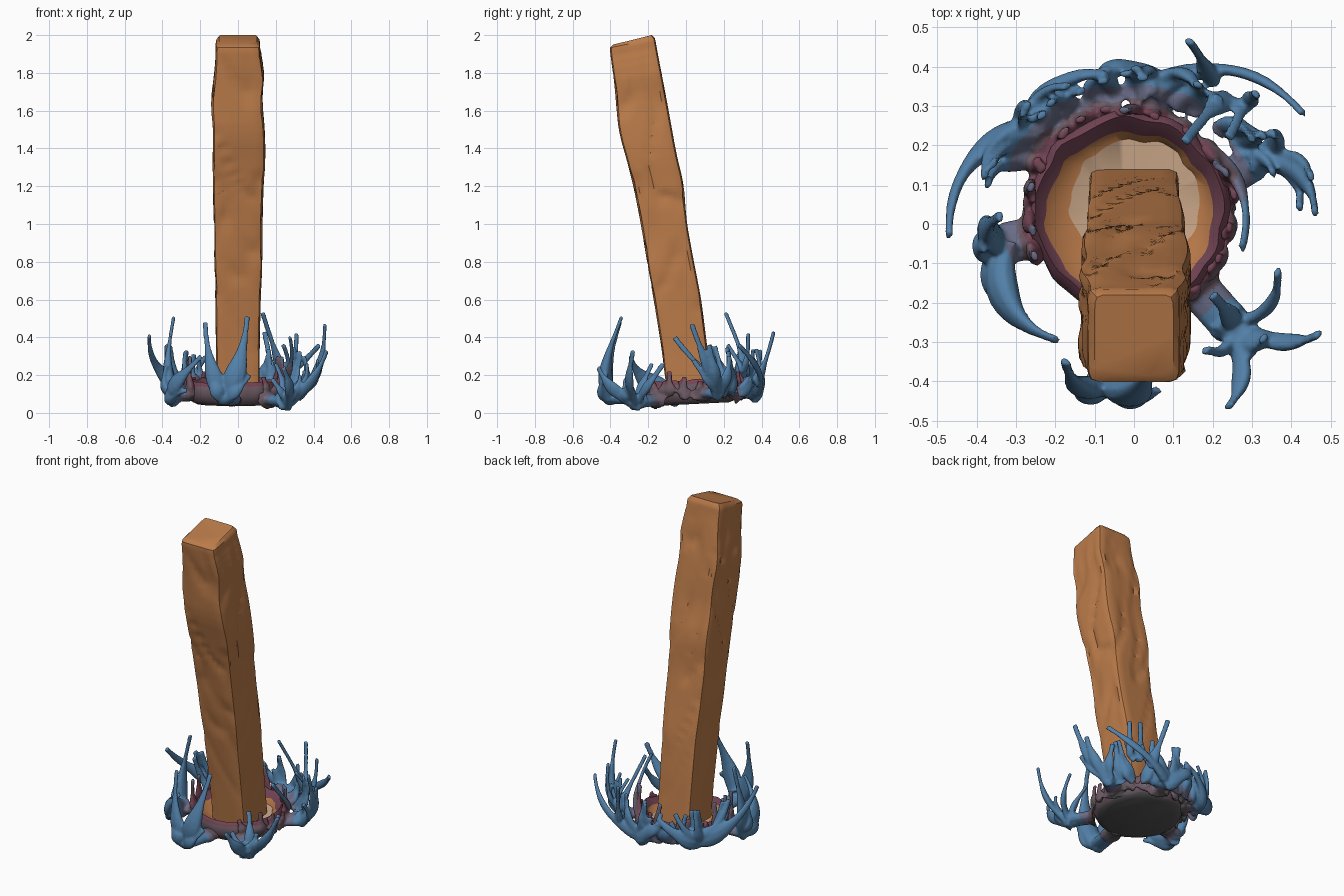
import bpy, bmesh, math, random
from mathutils import Vector, noise

if "Cube" in bpy.data.objects:
    bpy.data.objects.remove(bpy.data.objects["Cube"])

random.seed(4)


def mat(name, rgb):
    m = bpy.data.materials.new(name)
    m.diffuse_color = (*rgb, 1)
    m.use_nodes = True
    m.node_tree.nodes["Principled BSDF"].inputs["Base Color"].default_value = m.diffuse_color
    return m


WOOD = mat("wood brown", (0.5, 0.2, 0.068))
BLUE = mat("splash blue", (0.085, 0.215, 0.39))
SLATE = mat("slate violet", (0.14, 0.15, 0.24))
MAUVE = mat("mauve grey", (0.15, 0.1, 0.125))
PURPLE = mat("rim purple", (0.175, 0.06, 0.09))
CREAM = mat("cream", (0.6, 0.39, 0.25))
OCHRE = mat("ochre", (0.5, 0.2, 0.07))
GREY = mat("underside grey", (0.09, 0.085, 0.09))


def make(name, bm, mats):
    bmesh.ops.recalc_face_normals(bm, faces=bm.faces)
    me = bpy.data.meshes.new(name)
    bm.to_mesh(me)
    bm.free()
    for m in mats:
        me.materials.append(m)
    ob = bpy.data.objects.new(name, me)
    bpy.context.collection.objects.link(ob)
    bpy.ops.object.select_all(action='DESELECT')
    ob.select_set(True)
    bpy.context.view_layer.objects.active = ob
    return ob


def bridge(bm, a, b):
    n = len(a)
    return [bm.faces.new((a[i], a[(i + 1) % n], b[(i + 1) % n], b[i])) for i in range(n)]


# ---------- leaning wooden post: z, left, right, front, back ----------
ROWS = [(0.10, -.115, .115, -.10, .14), (0.35, -.117, .115, -.13, .112), (0.6, -.12, .12, -.17, .08),
        (0.8, -.125, .13, -.205, .04), (1.0, -.13, .13, -.237, .003), (1.2, -.132, .135, -.275, -.012),
        (1.35, -.135, .146, -.312, -.05), (1.5, -.13, .142, -.355, -.077), (1.65, -.146, .128, -.37, -.105),
        (1.78, -.13, .142, -.38, -.13), (1.83, -.12, .142, -.388, -.14), (1.87, -.12, .118, -.394, -.148),
        (1.95, -.118, .117, -.403, -.162), (1.965, -.113, .113, -.40, -.167), (1.975, -.10, .10, -.385, -.18)]


def row_at(z):
    for a, b in zip(ROWS, ROWS[1:]):
        if z <= b[0]:
            t = (z - a[0]) / (b[0] - a[0])
            return [p + (q - p) * t for p, q in zip(a, b)]
    return list(ROWS[-1])


def smooth_row(z):
    s = min(0.05, max(0, z - 0.10), max(0, 1.95 - z))
    return [sum(c) / 3 for c in zip(row_at(z - s), row_at(z), row_at(z + s))]


bm = bmesh.new()
S = 10
square = []
for k in range(4):
    for i in range(S):
        u, v = -1 + 2 * i / S, -1
        for _ in range(k):
            u, v = -v, u
        square.append((u, v))
prev = None
N = 110
for j in range(N + 1):
    z = 0.10 + 1.875 * j / N
    _, xl, xr, yf, yb = smooth_row(z)
    ring = []
    for u, v in square:
        k = 1 - 0.06 * (u * u * v * v) ** 5                      # eased corners
        x = (xl + xr) / 2 + u * k * (xr - xl) / 2
        y = (yf + yb) / 2 + v * k * (yb - yf) / 2
        # diagonal carved gouges
        g = noise.noise(Vector((x * 8 + z * 1.5, y * 8, z * 2.2 + x * 4)))
        d = -0.045 * max(0, 0.2 - abs(g)) * min(1, (N - j) / 12) * min(1, z)
        d *= 1 if max(abs(u), abs(v)) * min(abs(u), abs(v)) < 0.9 else 0.3
        n = Vector((u if abs(u) > .99 else 0, v if abs(v) > .99 else 0))
        ring.append(bm.verts.new((x + n.x * d * 1.5, y + n.y * d * 1.5, z + 0.025 * v * j / N)))
    if prev:
        bridge(bm, prev, ring)
    else:
        bm.faces.new(ring)
    prev = ring
bm.faces.new(prev)
make("wooden_post", bm, [WOOD])
bpy.ops.object.shade_smooth_by_angle(angle=math.radians(35))

# ---------- shallow dish the post stands in: radius, z, x shift, y shift, material ----------
PROFILE = [(0.20, 0.045, 0, 0, 0), (0.235, 0.06, 0, 0, 0), (0.255, 0.10, 0, 0, 1), (0.255, 0.15, 0, 0, 1),
           (0.238, 0.172, 0, 0, 2), (0.212, 0.135, 0, -.01, 2), (0.165, 0.105, .015, .02, 3),
           (0.06, 0.10, 0, 0, 4)]
bm = bmesh.new()
prev = None
SEG = 72
for r, z, dx, dy, m in PROFILE:
    ring = []
    for i in range(SEG):
        a = math.tau * i / SEG
        w = 0.012 * noise.noise(Vector((math.cos(a) * 4, math.sin(a) * 4, z * 8)))
        x, y = -0.012 + dx + (r + w) * math.cos(a), 0.03 + dy + (r + w) * math.sin(a)
        ring.append(bm.verts.new((x, y, z + 0.05 * y + (w if r > .21 else 0))))
    if prev:
        for f in bridge(bm, prev, ring):
            f.material_index = m
    else:
        bm.faces.new(ring)
    prev = ring
bm.faces.new(prev).material_index = 4
make("dish_base", bm, [GREY, MAUVE, PURPLE, OCHRE, CREAM])
bpy.ops.object.shade_smooth_by_angle(angle=math.radians(50))

# ---------- splash of curling tendrils around the dish ----------
sp = bmesh.new()


def tube(points, radii, wide=1.3, thin=0.8):
    prev = None
    for i, p in enumerate(points):
        t = (points[min(i + 1, len(points) - 1)] - points[max(i - 1, 0)]).normalized()
        out = Vector((p.x, p.y, 0.15)).normalized()
        side = t.cross(out).normalized()
        nor = side.cross(t)
        ring = []
        for k in range(10):
            a = math.tau * k / 10
            ring.append(sp.verts.new(p + radii[i] * (side * wide * math.cos(a) + nor * thin * math.sin(a))))
        if prev:
            bridge(sp, prev, ring)
        else:
            sp.faces.new(ring)
        prev = ring
    sp.faces.new(prev)


def tendril(a, b, r, bulge=0.035, end=0.012, power=1.5):
    """Sweep in polar space from a to b, tapering to a rounded tip."""
    a, b = Vector(a), Vector(b)
    a0, a1 = math.atan2(a.y, a.x), math.atan2(b.y, b.x)
    da = (a1 - a0 + math.pi) % math.tau - math.pi
    r0, r1 = a.xy.length, b.xy.length
    pts, rad = [], []
    for i in range(15):
        t = i / 14
        rr = r0 + (r1 - r0) * t + bulge * math.sin(math.pi * t)
        an = a0 + da * t
        pts.append(Vector((rr * math.cos(an), rr * math.sin(an), a.z + (b.z - a.z) * t ** power)))
        rad.append(max(end, r * (1 - t) ** 0.7 * (1 + 0.2 * math.sin(9 * t + a0 * 5))))
    tube(pts, rad)


def cluster(root, hub, r, tips):
    tendril(root, hub, r * 1.25, 0, r * 0.9, 1)                    # stalk out of the dish
    bmesh.ops.create_icosphere(sp, subdivisions=2, radius=r)
    sp.verts.ensure_lookup_table()
    for v in sp.verts[-42:]:
        v.co = Vector((v.co.x, v.co.y, v.co.z * 0.9)) + Vector(hub)
    for x, y, z, tr in tips:
        tendril(hub, (x, y, z), tr)


# back left
cluster((-.18, .18, .11), (-.25, .24, .13), .05,
        [(-.47, -.03, .41, .045), (-.07, .38, .26, .05), (-.38, .12, .36, .04), (-.27, .3, .33, .035),
         (-.17, .35, .3, .035)])
# back
cluster((.05, .25, .1), (.05, .34, .12), .045,
        [(-.1, .37, .24, .05), (.43, .28, .36, .035), (.16, .35, .3, .04), (.02, .37, .34, .03)])
tendril((.2, .36, .16), (.14, .465, .43), .028, 0)
tendril((.24, .32, .2), (.13, .21, .53), .028, .03)
tendril((.25, .31, .2), (.24, .22, .36), .024, .03)
tendril((.28, .3, .22), (.31, .33, .42), .022, .01)
# right
cluster((.21, .1, .1), (.31, .16, .11), .042,
        [(.46, .03, .47, .036), (.45, .12, .36, .035), (.35, .23, .3, .035), (.42, .04, .28, .03)])
tendril((.18, .2, .14), (.275, -.06, .4), .026, .01)
# front right
cluster((.16, -.16, .07), (.24, -.25, .06), .047,
        [(.47, -.28, .33, .035), (.24, -.465, .24, .042), (.365, -.12, .26, .032), (.33, -.29, .2, .045),
         (.18, -.32, .18, .03), (.2, -.18, .26, .035), (.29, -.33, .13, .04)])
# front
cluster((-.03, -.18, .07), (-.07, -.40, .08), .045,
        [(-.175, -.35, .48, .045), (.06, -.42, .2, .035), (-.15, -.40, .22, .04)])
tendril((-.06, -.40, .1), (.05, -.34, .51), .055, .05)
# left
cluster((-.23, -.03, .1), (-.33, -.05, .09), .047,
        [(-.195, -.295, .3, .06), (-.34, .02, .51, .045), (-.38, -.06, .25, .04), (-.27, -.24, .12, .055)])
# back wall of small blades
for i in range(22):
    a = math.radians(35 + 115 * i / 21 + random.uniform(-3, 3))
    b = a + random.uniform(-.3, .3)
    q = random.uniform(.36, .4)
    tendril((.32 * math.cos(a), .32 * math.sin(a), .11),
            (q * math.cos(b), q * math.sin(b), random.uniform(.2, .36)), .03, .02)
# ragged purple lip, tallest beside the post and absent across the front
for i in range(26):
    a = math.radians(-45 + 250 * i / 25) + random.uniform(-.08, .08)
    b, q = a + random.uniform(-.25, .25), random.uniform(.245, .27)
    tendril((.245 * math.cos(a) - .012, .245 * math.sin(a) + .03, .10),
            (q * math.cos(b) - .012, q * math.sin(b) + .03, random.choice((.17, .19, .22, .3))), .032, .01)

splash = make("splash_tendrils", sp, [BLUE, SLATE, MAUVE, PURPLE, GREY])
rm = splash.modifiers.new("merge", 'REMESH')
rm.mode = 'VOXEL'
rm.voxel_size = 0.007
sm = splash.modifiers.new("soften", 'SMOOTH')
sm.factor, sm.iterations = 0.5, 3
for m in ("merge", "soften"):
    bpy.ops.object.modifier_apply(modifier=m)
# colour by distance from the dish, height and facing
for f in splash.data.polygons:
    c = f.center
    d = math.hypot(c.x + .012, c.y - .03)
    out = (f.normal.x * c.x + f.normal.y * c.y) / max(d, .01)
    e = d + 0.02 * noise.noise(c * 14) + max(0, c.z - 0.22) * 0.6
    if e < 0.27:
        low = c.z < .12
        f.material_index = 4 if f.normal.z < -.3 and low else (2 if low or (out > .6 and c.z < .15) else 3)
    else:
        f.material_index = 2 if e < .287 else (1 if e < .325 else 0)
bpy.ops.object.shade_smooth()
